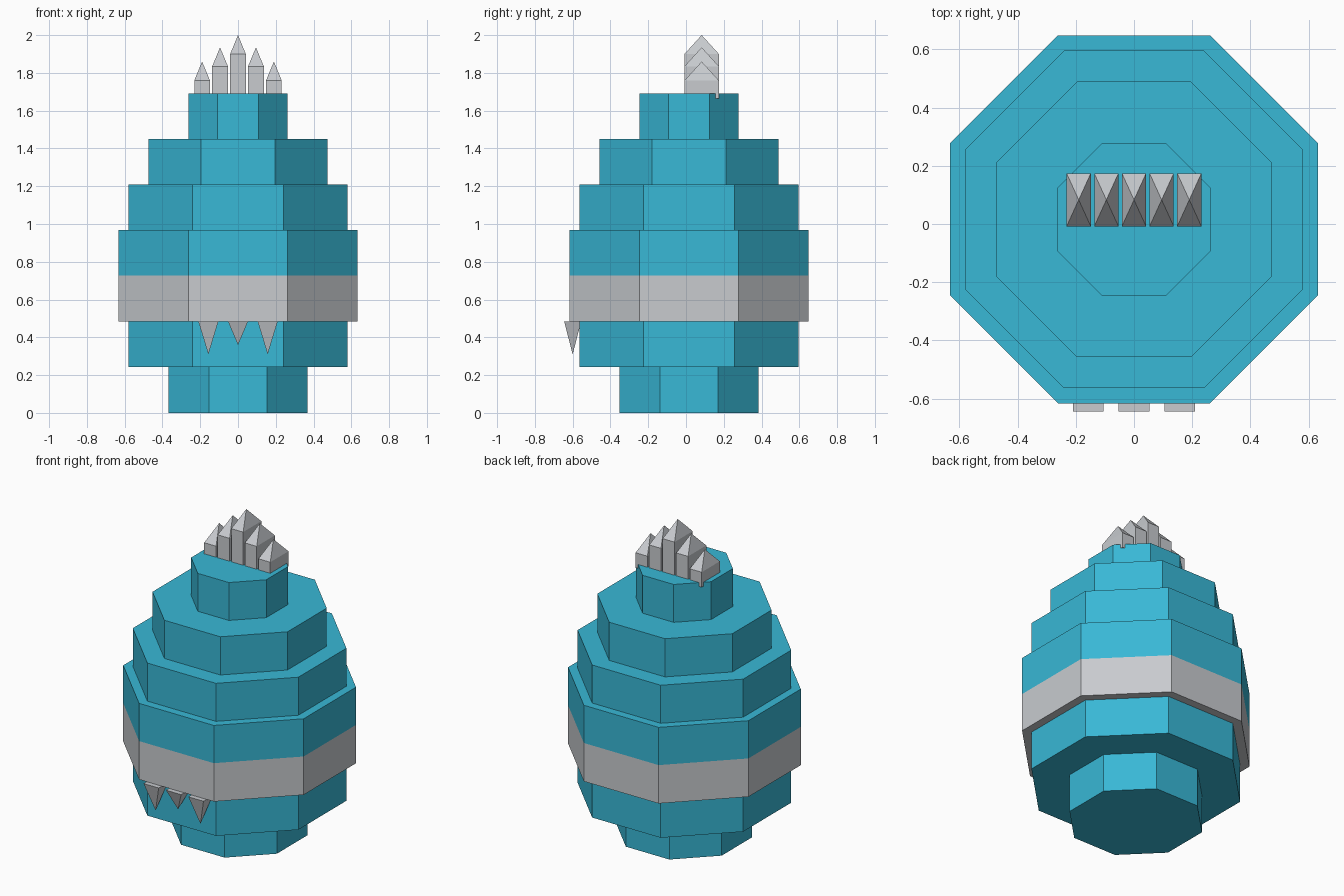
import bpy, bmesh, math

cube = bpy.data.objects.get("Cube")
if cube:
    bpy.data.objects.remove(cube, do_unlink=True)


def material(name, hex_rgb):
    lin = []
    for i in (0, 2, 4):
        c = int(hex_rgb[i:i + 2], 16) / 255
        lin.append(c / 12.92 if c <= 0.04045 else ((c + 0.055) / 1.055) ** 2.4)
    m = bpy.data.materials.new(name)
    m.use_nodes = True
    m.diffuse_color = (*lin, 1)
    m.node_tree.nodes["Principled BSDF"].inputs["Base Color"].default_value = (*lin, 1)
    return m


BLUE = material("bright blue", "38B8D6")
GREY = material("light grey", "C8CBCF")
BODY_Y = 0.016


def finish(name, bm, mats):
    bmesh.ops.recalc_face_normals(bm, faces=bm.faces)
    me = bpy.data.meshes.new(name)
    bm.to_mesh(me)
    bm.free()
    for m in mats:
        me.materials.append(m)
    ob = bpy.data.objects.new(name, me)
    bpy.context.collection.objects.link(ob)
    return ob


def ring(bm, apothem, z):
    """Octagon with flat sides facing the axes."""
    r = apothem / math.cos(math.pi / 8)
    angles = [math.pi / 8 + i * math.pi / 4 for i in range(8)]
    return [bm.verts.new((r * math.cos(a), BODY_Y + r * math.sin(a), z)) for a in angles]


def rect(bm, x, y, w, d, z):
    return [bm.verts.new((x + sx * w / 2, y + sy * d / 2, z))
            for sx, sy in ((-1, -1), (1, -1), (1, 1), (-1, 1))]


def bridge(bm, a, b):
    n = len(a)
    return [bm.faces.new((a[i], a[(i + 1) % n], b[(i + 1) % n], b[i])) for i in range(n)]


def fan(bm, loop, tip):
    v = bm.verts.new(tip)
    for i in range(len(loop)):
        bm.faces.new((loop[i], loop[(i + 1) % len(loop)], v))


# Stepped octagonal body, with the grey band as the lower half of the widest tier
profile = [(0.368, 0), (0.368, 0.242), (0.58, 0.242), (0.58, 0.485),
           (0.632, 0.485), (0.632, 0.728), (0.632, 0.967), (0.58, 0.967),
           (0.58, 1.208), (0.473, 1.208), (0.473, 1.45), (0.263, 1.45), (0.263, 1.69)]
bm = bmesh.new()
rings = [ring(bm, a, z) for a, z in profile]
bm.faces.new(rings[0])
bm.faces.new(rings[-1])
for lo, hi in zip(rings, rings[1:]):
    for f in bridge(bm, lo, hi):
        f.material_index = int(0.48 < f.calc_center_median().z < 0.72)
finish("stepped_body", bm, [BLUE, GREY])

# Crest of five pointed posts, tallest in the middle
for i in range(-2, 3):
    shoulder = (1.90, 1.835, 1.76)[abs(i)]
    x, y = i * 0.095, 0.083
    bm = bmesh.new()
    base = rect(bm, x, y, 0.083, 0.182, 1.665)
    top = rect(bm, x, y, 0.083, 0.182, shoulder)
    bm.faces.new(base)
    bridge(bm, base, top)
    fan(bm, top, (x, y, shoulder + 0.1))
    finish(f"crest_spike_{i + 3}", bm, [GREY])

# Three hanging teeth under the band at the front
for name, x, tip in (("right", -0.157, 0.31), ("middle", 0, 0.36), ("left", 0.157, 0.31)):
    bm = bmesh.new()
    top = rect(bm, x, -0.6, 0.106, 0.09, 0.484)
    bm.faces.new(top)
    fan(bm, top, (x, -0.6, tip))
    finish(f"{name}_tooth", bm, [GREY])
